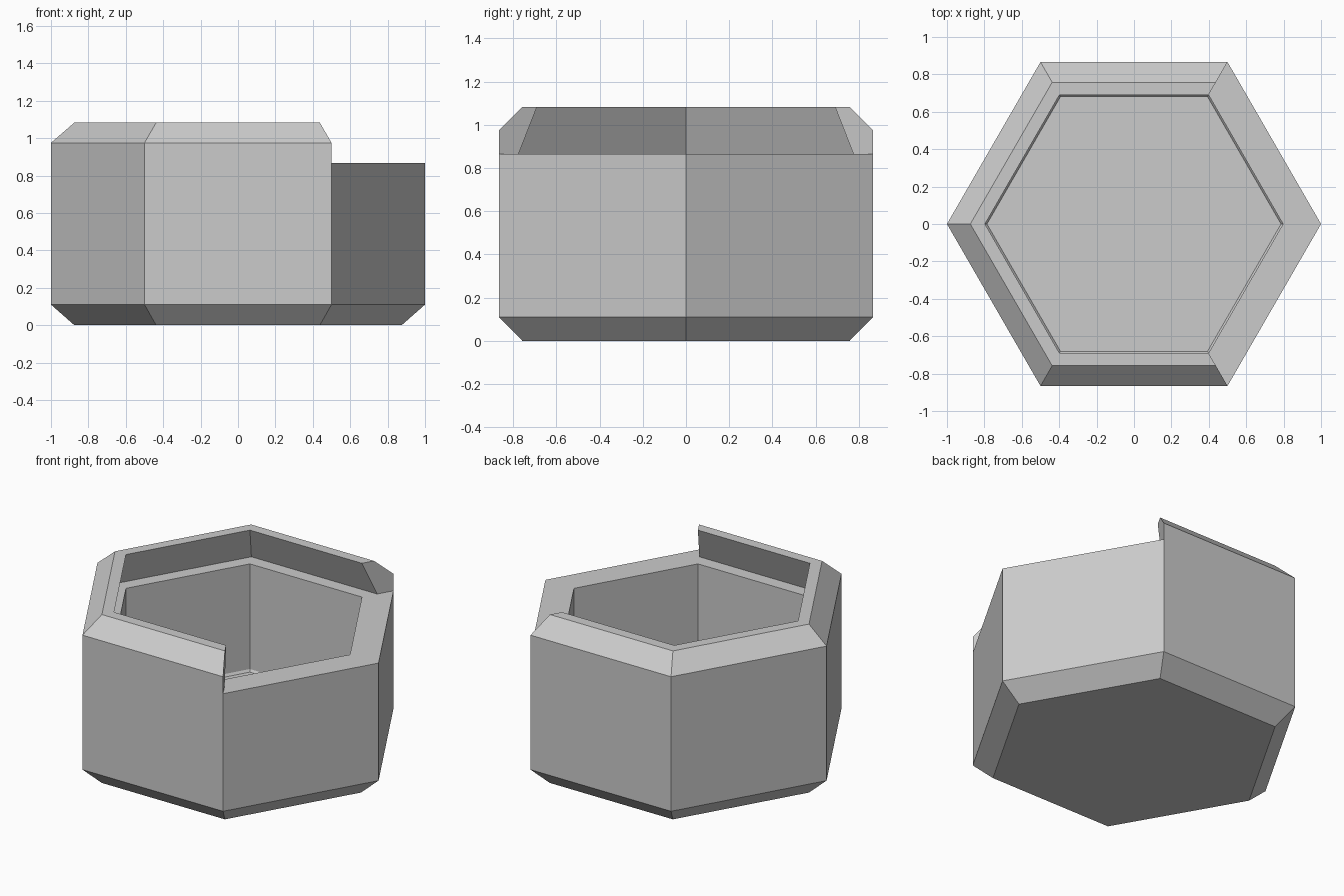
import bpy
import bmesh
from math import cos, sin, radians
from mathutils import Vector

if "Cube" in bpy.data.objects:
    bpy.data.objects.remove(bpy.data.objects["Cube"])

SIDES = 6
RAISED = range(1, 5)      # sides that carry the overhanging lip
RIM = 0.866               # height of the ledge

# Profiles as (corner radius, height), running from underside to cavity floor
shell = [(0.875, 0), (1, 0.11), (1, RIM)]
ledge = [(1, RIM), (0.895, RIM)]
lip = [(1, RIM), (1, 0.975), (0.875, 1.083), (0.797, 1.083), (0.895, RIM)]
cavity = [(0.895, RIM), (0.797, RIM), (0.797, 0.19), (0.786, 0.175)]

bm = bmesh.new()


def corner(k, point):
    a = radians(360 / SIDES * k)
    return Vector((point[0] * cos(a), point[0] * sin(a), point[1]))


def face(points):
    bm.faces.new([bm.verts.new(p) for p in points])


def band(k, profile):
    """Sweep a profile along one side of the hexagon."""
    for p, q in zip(profile, profile[1:]):
        face([corner(k, p), corner(k + 1, p), corner(k + 1, q), corner(k, q)])


# Walls, ledge, lip and cavity, side by side
for k in range(SIDES):
    band(k, shell)
    band(k, lip if k in RAISED else ledge)
    band(k, cavity)

# Mitred lip ends, underside and cavity floor
for k in (RAISED[0], RAISED[-1] + 1):
    face([corner(k, p) for p in lip])
for p in (shell[0], cavity[-1]):
    face([corner(k, p) for k in range(SIDES)])

bmesh.ops.remove_doubles(bm, verts=bm.verts, dist=0.0005)
bmesh.ops.recalc_face_normals(bm, faces=bm.faces)

# Join flat strips that run along a side
flat = []
for e in bm.edges:
    a, b = (v.co for v in e.verts)
    along = abs(a.z - b.z) < 0.001 and abs(a.xy.length - b.xy.length) < 0.001
    if along and len(e.link_faces) == 2 and e.calc_face_angle() < 0.01:
        flat.append(e)
bmesh.ops.dissolve_edges(bm, edges=flat, use_verts=True)

mesh = bpy.data.meshes.new("hexagonal_box")
bm.to_mesh(mesh)
bm.free()

grey = bpy.data.materials.new("light_grey")
grey.use_nodes = True
colour = (0.6, 0.6, 0.6, 1)
grey.diffuse_color = colour
grey.node_tree.nodes["Principled BSDF"].inputs["Base Color"].default_value = colour
mesh.materials.append(grey)

box = bpy.data.objects.new("hexagonal_box", mesh)
bpy.context.scene.collection.objects.link(box)
